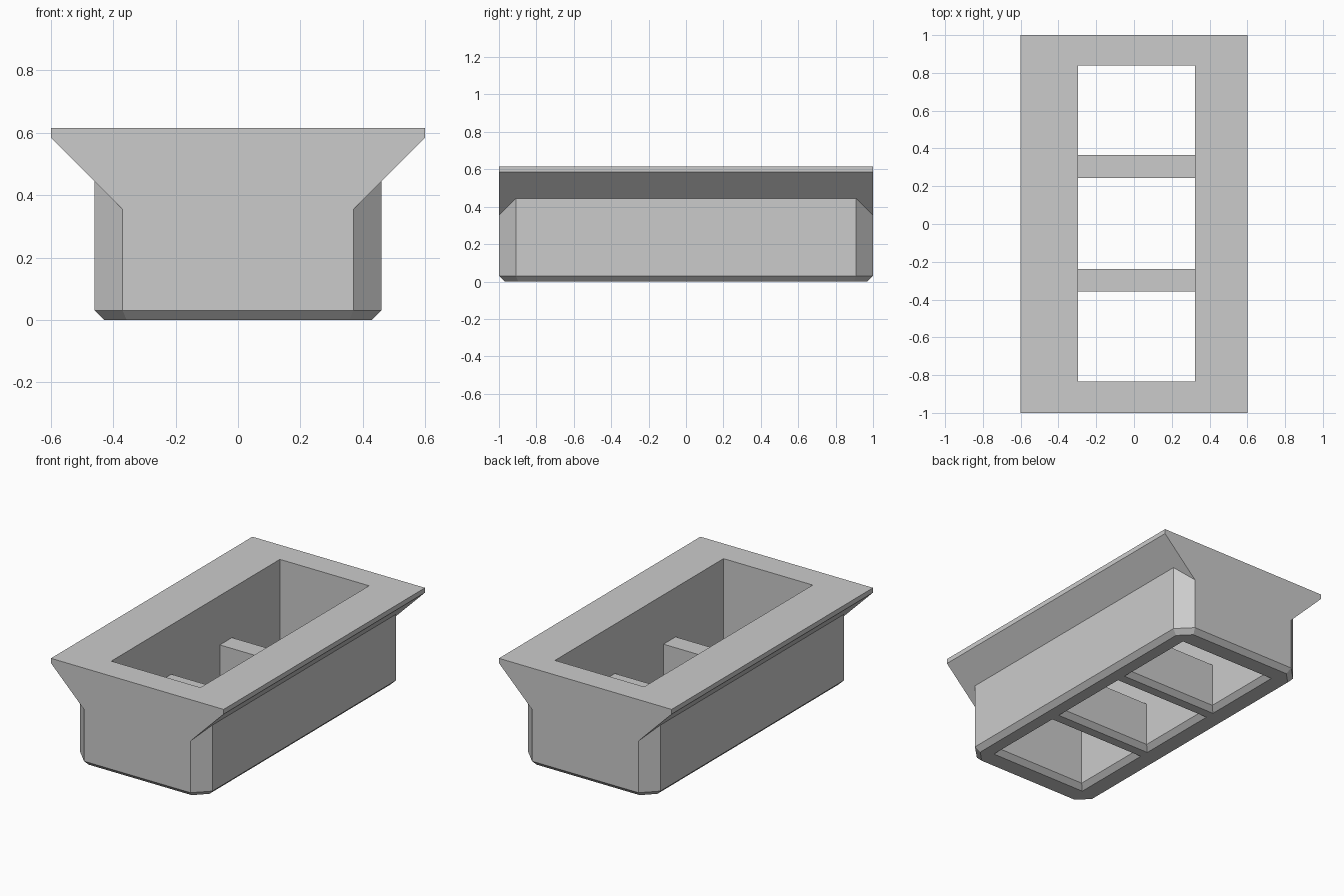
import bpy
import bmesh

cube = bpy.data.objects.get("Cube")
if cube:
    bpy.data.objects.remove(cube, do_unlink=True)

grey = bpy.data.materials.new("plain grey")
colour = (0.6, 0.6, 0.6, 1)
grey.diffuse_color = colour
grey.use_nodes = True
grey.node_tree.nodes["Principled BSDF"].inputs["Base Color"].default_value = colour

TOP = 0.615
BEVEL = 0.03
SHAFT_X, SHAFT_Y = 0.013, 0.003    # centre of the opening
HALF_X, HALF_Y = 0.31, 0.837       # half size of the opening


def loft(name, rings):
    """Closed solid through rings that have equal point counts."""
    bm = bmesh.new()
    loops = [[bm.verts.new(p) for p in ring] for ring in rings]
    n = len(loops[0])
    for a, b in zip(loops, loops[1:]):
        for i in range(n):
            j = (i + 1) % n
            bm.faces.new((a[i], a[j], b[j], b[i]))
    bm.faces.new(loops[0])
    bm.faces.new(loops[-1])
    bmesh.ops.recalc_face_normals(bm, faces=bm.faces)
    mesh = bpy.data.meshes.new(name)
    bm.to_mesh(mesh)
    bm.free()
    mesh.materials.append(grey)
    obj = bpy.data.objects.new(name, mesh)
    bpy.context.collection.objects.link(obj)
    return obj


def octagon(inset, z):
    """Rectangle with cut corners, offset evenly inwards."""
    x, y = 0.46 - inset, 1 - inset
    c = 0.09 - inset * 0.586
    return [(x, y - c, z), (x - c, y, z), (c - x, y, z), (-x, y - c, z),
            (-x, c - y, z), (c - x, -y, z), (x - c, -y, z), (x, c - y, z)]


def opening(grow, z):
    x, y = HALF_X + grow, HALF_Y + grow
    return [(SHAFT_X + sx * x, SHAFT_Y + sy * y, z)
            for sx, sy in ((-1, -1), (1, -1), (1, 1), (-1, 1))]


def combine(target, tool, operation):
    """Apply a boolean and remove the tool."""
    tool.hide_render = True
    mod = target.modifiers.new(operation, "BOOLEAN")
    mod.object = tool
    mod.operation = operation
    mod.solver = "EXACT"
    bpy.context.view_layer.update()
    graph = bpy.context.evaluated_depsgraph_get()
    mesh = bpy.data.meshes.new_from_object(target.evaluated_get(graph))
    target.modifiers.clear()
    target.data = mesh
    bpy.data.objects.remove(tool, do_unlink=True)


# Lower box with cut corners and a bevelled foot
body = loft("housing", [octagon(BEVEL, 0), octagon(0, BEVEL), octagon(0, TOP)])

# Flared rim running the full length
half = [(0.37, 0.355), (0.6, 0.585), (0.6, TOP)]
profile = half + [(-x, z) for x, z in reversed(half)]
rim = loft("rim", [[(x, y, z) for x, z in profile] for y in (-1, 1)])
combine(body, rim, "UNION")

# Through opening, widened at the underside
shaft = loft("shaft_cutter", [opening(2 * BEVEL, -BEVEL), opening(0, BEVEL), opening(0, TOP + 0.1)])
combine(body, shaft, "DIFFERENCE")

# Two dividers with bevelled undersides, mitred into the widened edge
side = [(0.03, 0), (0.06, BEVEL), (0.06, 0.305)]
section = side + [(-y, z) for y, z in reversed(side)]
reach = HALF_X + BEVEL
for name, sign in (("back_divider", 1), ("front_divider", -1)):
    loft(name, [[(SHAFT_X + s * reach, SHAFT_Y + sign * 0.301 + y, z) for y, z in section]
                for s in (-1, 1)])
